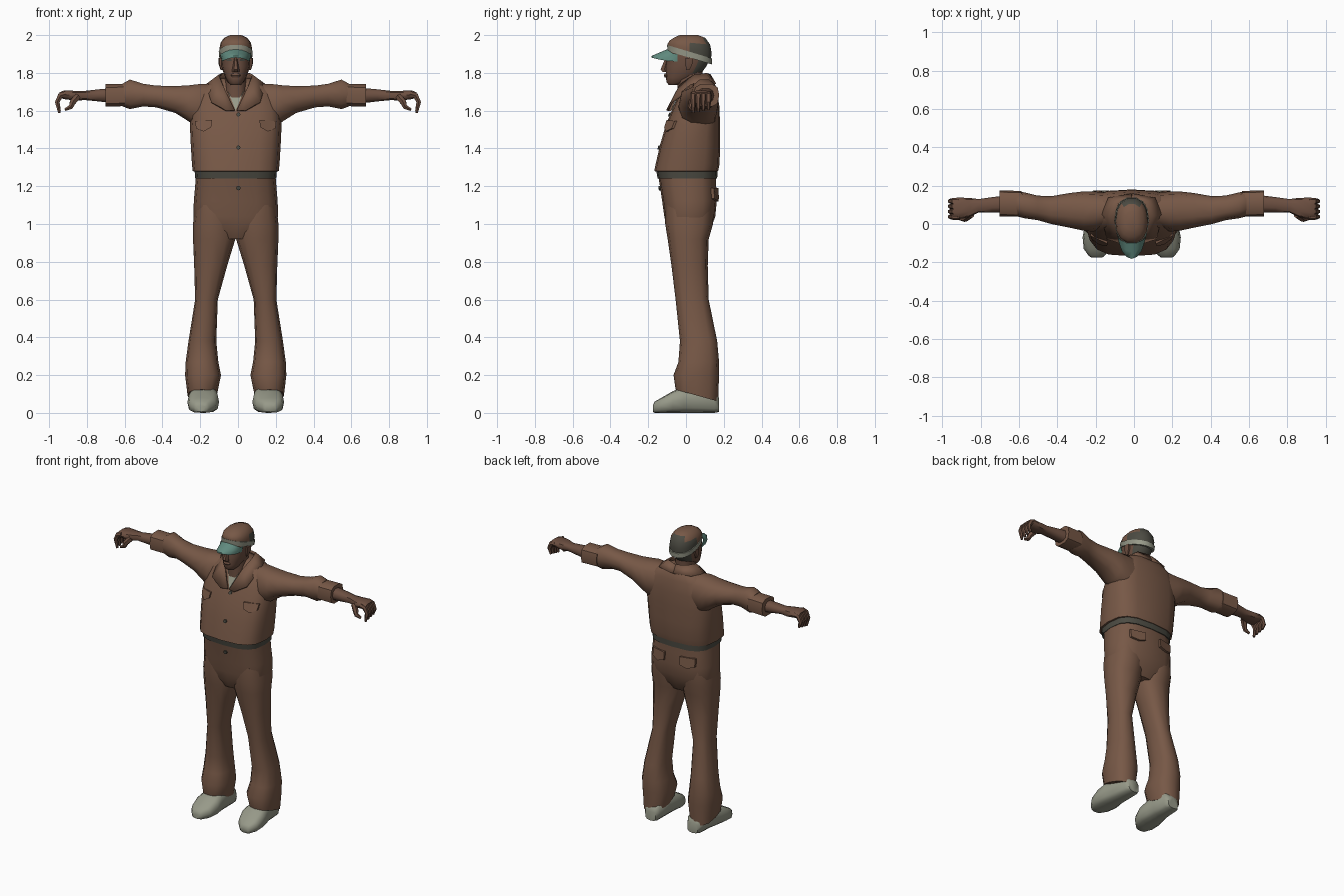
import bpy, bmesh, math
from mathutils import Vector
from mathutils.bvhtree import BVHTree

if "Cube" in bpy.data.objects:
    bpy.data.objects.remove(bpy.data.objects["Cube"])

X0 = -0.012  # body stands slightly left of centre


def material(name, rgb):
    m = bpy.data.materials.new(name)
    m.diffuse_color = (*rgb, 1)
    m.use_nodes = True
    m.node_tree.nodes["Principled BSDF"].inputs["Base Color"].default_value = m.diffuse_color
    return m


BROWN = material("brown_cloth", (0.185, 0.098, 0.062))
SKIN = material("brown_skin", (0.15, 0.078, 0.052))
STONE = material("pale_stone", (0.31, 0.32, 0.25))
TEAL = material("teal_visor", (0.12, 0.26, 0.215))
DARK = material("dark_grey", (0.072, 0.07, 0.055))


def finish(name, bm, mats, angle=45):
    bmesh.ops.recalc_face_normals(bm, faces=bm.faces)
    me = bpy.data.meshes.new(name)
    bm.to_mesh(me)
    bm.free()
    for m in mats:
        me.materials.append(m)
    ob = bpy.data.objects.new(name, me)
    bpy.context.collection.objects.link(ob)
    bpy.ops.object.select_all(action='DESELECT')
    ob.select_set(True)
    bpy.context.view_layer.objects.active = ob
    bpy.ops.object.shade_smooth_by_angle(angle=math.radians(angle))
    return ob


def skin_rings(bm, rings):
    n = len(rings[0])
    for a, b in zip(rings, rings[1:]):
        for i in range(n):
            j = (i + 1) % n
            bm.faces.new((a[i], a[j], b[j], b[i]))
    bm.faces.new(rings[0])
    bm.faces.new(rings[-1])


def loft(name, axis, rings, mats, n=12, p=2.5, s=1, x0=X0, rule=None, angle=45):
    """Ring = (position, min1, max1, min2, max2, optional tilt along second direction)."""
    bm = bmesh.new()
    loops = []
    for t, a0, a1, b0, b1, *tilt in rings:
        loop = []
        for i in range(n):
            c, d = math.cos(math.tau * i / n), math.sin(math.tau * i / n)
            u = math.copysign(abs(c) ** (2 / p), c) * (a1 - a0) / 2
            v = math.copysign(abs(d) ** (2 / p), d) * (b1 - b0) / 2
            w = t + (tilt[0] * v if tilt else 0)
            u, v = u + (a0 + a1) / 2, v + (b0 + b1) / 2
            x, y, z = {'X': (w, u, v), 'Y': (u, w, v), 'Z': (u, v, w)}[axis]
            loop.append(bm.verts.new((s * x + x0, y, z)))
        loops.append(loop)
    skin_rings(bm, loops)
    if rule:
        for f in bm.faces:
            f.material_index = rule(f.calc_center_median())
    return finish(name, bm, mats, angle)


def tube(name, pts, radii, s, mat, n=6):
    """Finger-like tube along a path."""
    bm = bmesh.new()
    pts = [Vector(q) for q in pts]
    loops = []
    for k, q in enumerate(pts):
        t = (pts[min(k + 1, len(pts) - 1)] - pts[max(k - 1, 0)]).normalized()
        v = t.cross(Vector((0, 1, 0))).normalized()
        u = v.cross(t)
        loop = []
        for i in range(n):
            a = math.tau * i / n
            w = q + (u * math.cos(a) + v * math.sin(a)) * radii[k]
            loop.append(bm.verts.new((s * w.x, w.y, w.z)))
        loops.append(loop)
    skin_rings(bm, loops)
    return finish(name, bm, [mat])


def patch(name, target, outline, mat, side=-1, off=0.008, s=1):
    """Thin plate laid on the front (-1) or back (+1) of a target."""
    me = target.data
    tree = BVHTree.FromPolygons([v.co for v in me.vertices], [f.vertices for f in me.polygons])
    bm = bmesh.new()
    top, low = [], []
    for x, z in outline:
        hit = tree.ray_cast(Vector((s * x + X0, side, z)), Vector((0, -side, 0)))[0]
        y = hit.y if hit else 0
        top.append(bm.verts.new((s * x + X0, y + side * off, z)))
        low.append(bm.verts.new((s * x + X0, y - side * 0.002, z)))
    skin_rings(bm, [low, top])
    return finish(name, bm, [mat], 20)


def circle(x, z, r, n=8):
    return [(x + r * math.cos(math.tau * i / n), z + r * math.sin(math.tau * i / n)) for i in range(n)]


# Jacket body, waistband and trouser seat
jacket = loft("jacket", 'Z', [
    (1.275, -.205, .205, -.15, .155), (1.28, -.228, .228, -.168, .17),
    (1.32, -.232, .232, -.16, .178), (1.42, -.238, .238, -.137, .18),
    (1.53, -.243, .243, -.105, .18), (1.62, -.235, .235, -.066, .177),
    (1.70, -.205, .205, -.03, .165), (1.745, -.14, .14, 0, .15),
    (1.77, -.08, .08, .02, .13)], [BROWN], n=16, p=3)
loft("waistband", 'Z', [(1.24, -.214, .214, -.15, .165), (1.285, -.218, .218, -.158, .167)],
     [DARK], n=16, p=3)
seat = loft("trouser_seat", 'Z', [
    (.92, -.1, .1, -.075, .1), (.97, -.2, .2, -.1, .13), (1.04, -.224, .224, -.115, .155),
    (1.12, -.222, .222, -.126, .163), (1.2, -.215, .215, -.138, .16),
    (1.26, -.21, .21, -.148, .16)], [BROWN], n=16, p=2.8)

# Neck and head
loft("neck", 'Z', [(1.64, -.06, .06, -.05, .09), (1.73, -.056, .056, -.048, .085),
                   (1.82, -.055, .055, -.05, .09)], [SKIN], n=10)
head = loft("head", 'Z', [
    (1.735, -.026, .026, -.09, -.03), (1.75, -.042, .042, -.105, .01),
    (1.775, -.055, .055, -.107, .05), (1.80, -.065, .065, -.108, .085),
    (1.835, -.075, .075, -.108, .11), (1.87, -.078, .078, -.103, .128),
    (1.89, -.08, .08, -.106, .132), (1.94, -.078, .078, -.09, .125)],
    [SKIN, DARK], n=14, p=2.3, rule=lambda c: int(c.y > .05 and c.z > 1.81))
loft("nose", 'Z', [(1.805, -.02, .02, -.125, -.09), (1.818, -.019, .019, -.138, -.09),
                   (1.875, -.008, .008, -.112, -.09)], [SKIN], n=6, p=2)
loft("lips", 'Z', [(1.775, -.02, .02, -.112, -.09), (1.786, -.026, .026, -.118, -.09),
                   (1.797, -.02, .02, -.112, -.09)], [SKIN], n=8, p=2)
patch("mouth_line", head, [(-.026, 1.783), (.026, 1.783), (.022, 1.788), (-.022, 1.788)], DARK, off=.009)
for s, side in ((1, "right"), (-1, "left")):
    patch(side + "_eye", head, [(.02, 1.863), (.05, 1.863), (.046, 1.874), (.024, 1.874)], DARK, off=.003, s=s)
    loft(side + "_ear", 'Z', [(1.815, .07, .08, .0, .02), (1.845, .07, .09, -.005, .035),
                              (1.88, .07, .092, -.005, .04)], [SKIN], n=6, s=s)

# Cap: crown with grey rear panels, pale band, visor
loft("cap_crown", 'Z', [
    (1.895, -.084, .084, -.098, .134, -.3), (1.93, -.086, .086, -.1, .138, -.2),
    (1.96, -.08, .08, -.09, .13, -.1), (1.985, -.062, .062, -.068, .105),
    (2.0, -.03, .03, -.035, .065)], [BROWN, DARK], n=14, p=2.3,
    rule=lambda c: int(c.y > .01 and c.z < 1.968))
loft("cap_band", 'Z', [(1.88, -.087, .087, -.1, .139, -.3), (1.912, -.09, .09, -.103, .141, -.3)],
     [STONE], n=14, p=2.3)
bm = bmesh.new()
rows = []
for dz in (0, -.009):
    row = []
    for depth in (0, .55, 1):
        arc = []
        for i in range(9):
            a = math.pi * i / 8
            x = .08 * math.cos(a) * (1 - .1 * depth)
            y = -.045 - math.sin(a) * (.055 + .082 * depth)
            z = 1.925 - .035 * depth - 4 * x * x + dz
            arc.append(bm.verts.new((x + X0, y, z)))
        row.append(arc)
    rows.append(row)
for row in rows:
    for a, b in zip(row, row[1:]):
        for i in range(8):
            bm.faces.new((a[i], a[i + 1], b[i + 1], b[i]))
for k in (0, 2):
    for i in range(8):
        bm.faces.new((rows[0][k][i], rows[0][k][i + 1], rows[1][k][i + 1], rows[1][k][i]))
for i in (0, 8):
    for k in (0, 1):
        bm.faces.new((rows[0][k][i], rows[0][k + 1][i], rows[1][k + 1][i], rows[1][k][i]))
finish("cap_visor", bm, [TEAL])

# Undershirt, buttons
patch("undershirt", jacket, [(-.045, 1.71), (0, 1.6), (.045, 1.71)], STONE, off=.006)
for i, z in enumerate((1.58, 1.405)):
    patch(f"jacket_button_{i}", jacket, circle(.014, z, .011), DARK, off=.009)
patch("trouser_button", seat, circle(.014, 1.19, .012), DARK, off=.009)

# Open collar with lapels, both wings from one strip
inner = [(0, .125, 1.79), (.07, .105, 1.795), (.088, .04, 1.785), (.068, -.03, 1.735), (.006, -.085, 1.6)]
outer = [(0, .155, 1.74), (.12, .135, 1.745), (.155, .05, 1.735), (.13, -.075, 1.645), (.05, -.1, 1.6)]
for s, side in ((1, "right"), (-1, "left")):
    bm = bmesh.new()
    a, b = [[bm.verts.new((s * x + X0, y, z)) for x, y, z in e] for e in (inner, outer)]
    for i in range(4):
        bm.faces.new((a[i], a[i + 1], b[i + 1], b[i]))
    ob = finish(side + "_collar", bm, [BROWN], 30)
    mod = ob.modifiers.new("thickness", 'SOLIDIFY')
    mod.thickness, mod.offset = .012, 0

for s, side in ((1, "right"), (-1, "left")):
    # Pocket flaps front and rear
    patch(side + "_chest_flap", jacket, [(.125, 1.55), (.215, 1.545), (.21, 1.505), (.17, 1.49), (.13, 1.512)],
          BROWN, off=.014, s=s)
    patch(side + "_rear_flap", seat, [(.06, 1.19), (.16, 1.19), (.16, 1.135), (.11, 1.12), (.06, 1.135)],
          BROWN, side=1, off=.016, s=s)
    # Sleeve, rolled cuff, forearm
    loft(side + "_sleeve", 'X', [
        (.1, -.0, .16, 1.5, 1.75), (.2, -.04, .17, 1.5, 1.745), (.25, -.035, .17, 1.54, 1.738),
        (.32, -.02, .162, 1.585, 1.733), (.42, 0, .145, 1.615, 1.735), (.49, .02, .148, 1.62, 1.745),
        (.56, .03, .165, 1.605, 1.768), (.6, .04, .17, 1.62, 1.745)], [BROWN], n=10, p=2.4, s=s)
    loft(side + "_cuff", 'X', [(.575, .038, .172, 1.622, 1.742), (.69, .04, .176, 1.62, 1.742)],
         [BROWN], n=10, p=3, s=s)
    loft(side + "_forearm", 'X', [
        (.66, .06, .15, 1.638, 1.722), (.74, .06, .14, 1.648, 1.714), (.81, .06, .13, 1.655, 1.706),
        (.86, .035, .136, 1.652, 1.706), (.92, .025, .138, 1.66, 1.708),
        (.945, .03, .132, 1.668, 1.698)], [SKIN], n=10, s=s, x0=0)
    # Curled fingers and thumb
    for k in range(4):
        y = .038 + .027 * k
        tube(f"{side}_finger_{k}", [(.91, y, 1.688), (.94, y, 1.68), (.957, y, 1.645), (.945, y, 1.588 + .006 * k)],
             (.017, .017, .014, .008), s, SKIN)
    tube(side + "_thumb", [(.85, .05, 1.675), (.875, .03, 1.645), (.885, .025, 1.62), (.915, .03, 1.605)],
         (.02, .018, .014, .008), s, SKIN)
    # Flared trouser leg
    loft(side + "_trouser_leg", 'Z', [
        (.092, .1, .255, -.055, .17, -.28), (.2, .078, .268, -.066, .175), (.27, .092, .265, -.04, .175),
        (.38, .103, .25, -.032, .165), (.6, .095, .215, -.055, .12), (.78, .045, .22, -.077, .115),
        (.92, .002, .226, -.097, .12), (1.0, .0, .226, -.11, .143), (1.1, .0, .215, -.11, .145)],
         [BROWN], n=12, p=2.5, s=s)
    # Shoe, toe turned slightly out
    loft(side + "_shoe", 'Y', [
        (.175, .12, .2, .005, .08), (.15, .105, .22, 0, .12), (.05, .1, .23, 0, .14),
        (-.01, .095, .245, 0, .14), (-.07, .088, .256, 0, .115), (-.13, .105, .25, 0, .08),
        (-.165, .14, .225, 0, .06), (-.176, .155, .21, .006, .04)], [STONE], n=12, p=3, s=s, angle=50)
